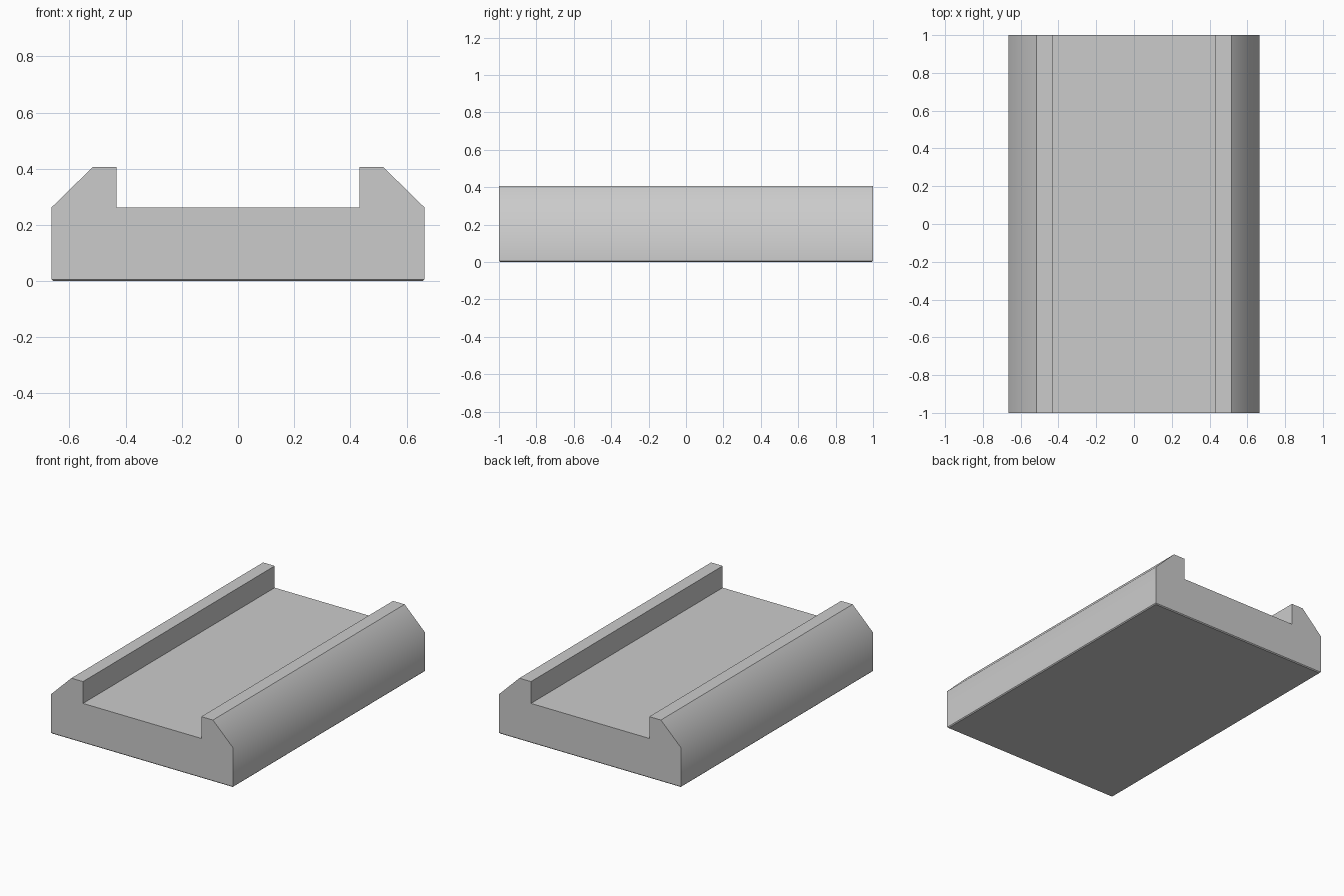
import bpy, bmesh

if "Cube" in bpy.data.objects:
    bpy.data.objects.remove(bpy.data.objects["Cube"])

HALF_LENGTH = 1.0
SHOULDER_X, SHOULDER_Z = 0.664, 0.262

# Half cross-section, mirrored to make a flat channel with two raised lips
half = [(SHOULDER_X, 0.0), (SHOULDER_X, SHOULDER_Z), (0.517, 0.406),
        (0.432, 0.406), (0.432, SHOULDER_Z)]
profile = half + [(-x, z) for x, z in reversed(half)]

bm = bmesh.new()
face = bm.faces.new([bm.verts.new((x, -HALF_LENGTH, z)) for x, z in profile])

# Extrude the profile along the length
ext = bmesh.ops.extrude_face_region(bm, geom=[face], use_keep_orig=True)
verts = [g for g in ext["geom"] if isinstance(g, bmesh.types.BMVert)]
bmesh.ops.translate(bm, verts=verts, vec=(0, 2 * HALF_LENGTH, 0))
bmesh.ops.recalc_face_normals(bm, faces=bm.faces[:])

# Fine chamfer around the underside
bottom = [e for e in bm.edges if all(abs(v.co.z) < 1e-5 for v in e.verts)]
bmesh.ops.bevel(bm, geom=bottom, offset=0.006, segments=1,
                affect='EDGES', profile=0.5)

# Shade smooth only across the outer shoulders; all other edges stay crisp
for f in bm.faces:
    f.smooth = True
for e in bm.edges:
    on_shoulder = all(abs(abs(v.co.x) - SHOULDER_X) < 1e-4 and
                      abs(v.co.z - SHOULDER_Z) < 1e-4 for v in e.verts)
    e.smooth = on_shoulder
bmesh.ops.recalc_face_normals(bm, faces=bm.faces[:])

mesh = bpy.data.meshes.new("channel_rail")
bm.to_mesh(mesh)
bm.free()
rail = bpy.data.objects.new("channel_rail", mesh)
bpy.context.collection.objects.link(rail)
